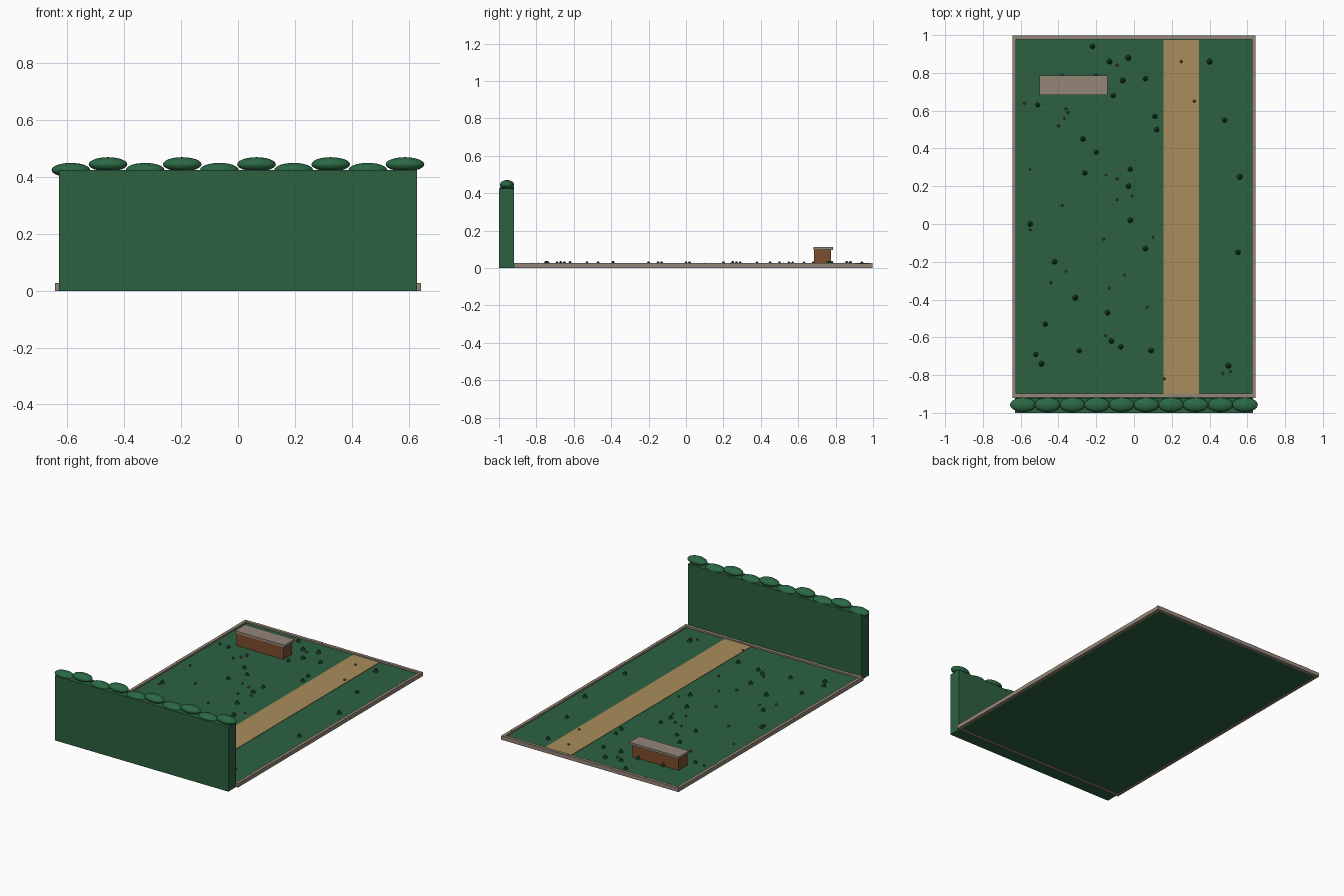
import bpy
import random
from mathutils import Vector

random.seed(4)

default_cube = bpy.data.objects.get("Cube")
if default_cube:
    bpy.data.objects.remove(default_cube, do_unlink=True)


def make_material(name, red, green, blue):
    material = bpy.data.materials.new(name)
    material.use_nodes = True
    colour = (red, green, blue, 1)
    material.diffuse_color = colour
    shader = next(n for n in material.node_tree.nodes if n.type == "BSDF_PRINCIPLED")
    shader.inputs["Base Color"].default_value = colour
    return material


grass_green = make_material("grass green", .025, .12, .053)
leaf_green = make_material("leaf green", .024, .14, .06)
tuft_green = make_material("dark tuft green", .012, .075, .03)
sand = make_material("sandy path", .4, .27, .107)
stone_grey = make_material("warm grey stone", .3, .24, .19)
wood_brown = make_material("brown wood", .2, .075, .028)
pebble_brown = make_material("pebble brown", .18, .09, .05)


def finish(name, material):
    part = bpy.context.object
    part.name = name
    part.data.name = name
    part.data.materials.append(material)
    return part


def box(name, low, high, material):
    """Box between two opposite corners."""
    low, high = Vector(low), Vector(high)
    bpy.ops.mesh.primitive_cube_add(size=1, location=(low + high) / 2)
    part = finish(name, material)
    part.scale = high - low
    return part


def stone_row(name, start, end, count):
    """Row of kerb stones from start to end, with slightly uneven heights."""
    start, end = Vector(start), Vector(end)
    step = (end - start) / count
    along_x = abs(step.x) > abs(step.y)
    half_width = Vector((0, .01)) if along_x else Vector((.01, 0))
    for index in range(count):
        first = start + step * index - half_width
        last = start + step * (index + 1) + half_width
        top = random.uniform(.025, .027)
        box(f"{name}_{index}", (*first, 0), (*last, top), stone_grey)


def scatter(name, spots, template_mesh, height):
    """Copies of one small mesh at ground spots given in hundredths."""
    for index, (x, y) in enumerate(spots):
        part = bpy.data.objects.new(f"{name}_{index}", template_mesh)
        part.location = (x / 100, y / 100, height)
        part.rotation_euler.z = random.uniform(0, 3)
        part.scale *= random.uniform(.85, 1.1)
        bpy.context.collection.objects.link(part)


# Ground and path
GROUND_TOP = .016
box("lawn", (-.63, -.93, .002), (.63, .985, GROUND_TOP), grass_green)
box("path", (.155, -.9, GROUND_TOP - .004), (.345, .975, GROUND_TOP + .003), sand)

# Stone edging around the lawn
for side, side_name in ((-1, "right"), (1, "left")):
    stone_row(f"{side_name}_edging", (side * .634, -.92), (side * .634, .985), 24)
stone_row("back_edging", (-.644, .988), (.644, .988), 16)
stone_row("front_edging", (-.644, -.908), (.644, -.908), 16)

# Hedge with rounded clumps along its top
box("hedge", (-.63, -1, 0), (.63, -.92, .425), grass_green)
CLUMPS = 10
for index in range(CLUMPS):
    x = -.588 + index * .1306
    height = .445 if index % 2 else .425
    bpy.ops.mesh.primitive_uv_sphere_add(
        segments=20, ring_count=12, radius=1, location=(x, -.957, height))
    clump = finish(f"hedge_clump_{index}", leaf_green)
    clump.scale = (.068, .038, .025)
    bpy.ops.object.shade_smooth()

# Low wooden bench with a stone seat
box("bench_base", (-.49, .685, .01), (-.15, .775, .097), wood_brown)
box("bench_seat", (-.5, .682, .097), (-.14, .787, .112), stone_grey)

# Grass tufts
tuft_spots = [
    (-22, 94), (-13, 86), (-3, 88), (-6, 76), (6, 77), (-11, 68), (40, 86),
    (-51, 63), (11, 57), (12, 50), (48, 55), (-27, 45), (-20, 38), (-26, 27),
    (-2, 29), (-3, 20), (56, 25), (-2, 2), (-55, 0), (6, -13), (55, -15),
    (-42, -20), (-31, -39), (-14, -47), (-47, -53), (-52, -69), (-49, -74),
    (-29, -67), (-12, -62), (-7, -65), (9, -67), (50, -75), (-38, 78),
]
bpy.ops.mesh.primitive_cone_add(
    vertices=7, radius1=.015, radius2=.004, depth=.02, location=(-.2, .78, GROUND_TOP + .01))
tuft = finish("tuft", tuft_green)
scatter("tuft", tuft_spots, tuft.data, GROUND_TOP + .01)

# Pebbles
pebble_spots = [
    (-9, 84), (25, 86), (32, 65), (-58, 64), (-36, 61), (-37, 56), (-40, 52),
    (-15, 26), (-9, 24), (-9, 13), (-1, 15), (-38, 10), (-55, 29), (-55, -3),
    (-16, -8), (10, -7), (-5, -27), (-36, -25), (-44, -31), (-13, -34),
    (7, -44), (-15, -59), (16, -82), (47, -79), (51, -78),
]
bpy.ops.mesh.primitive_ico_sphere_add(
    subdivisions=1, radius=.008, location=(-.35, .59, GROUND_TOP + .004))
pebble = finish("pebble", pebble_brown)
scatter("pebble", pebble_spots, pebble.data, GROUND_TOP + .004)
